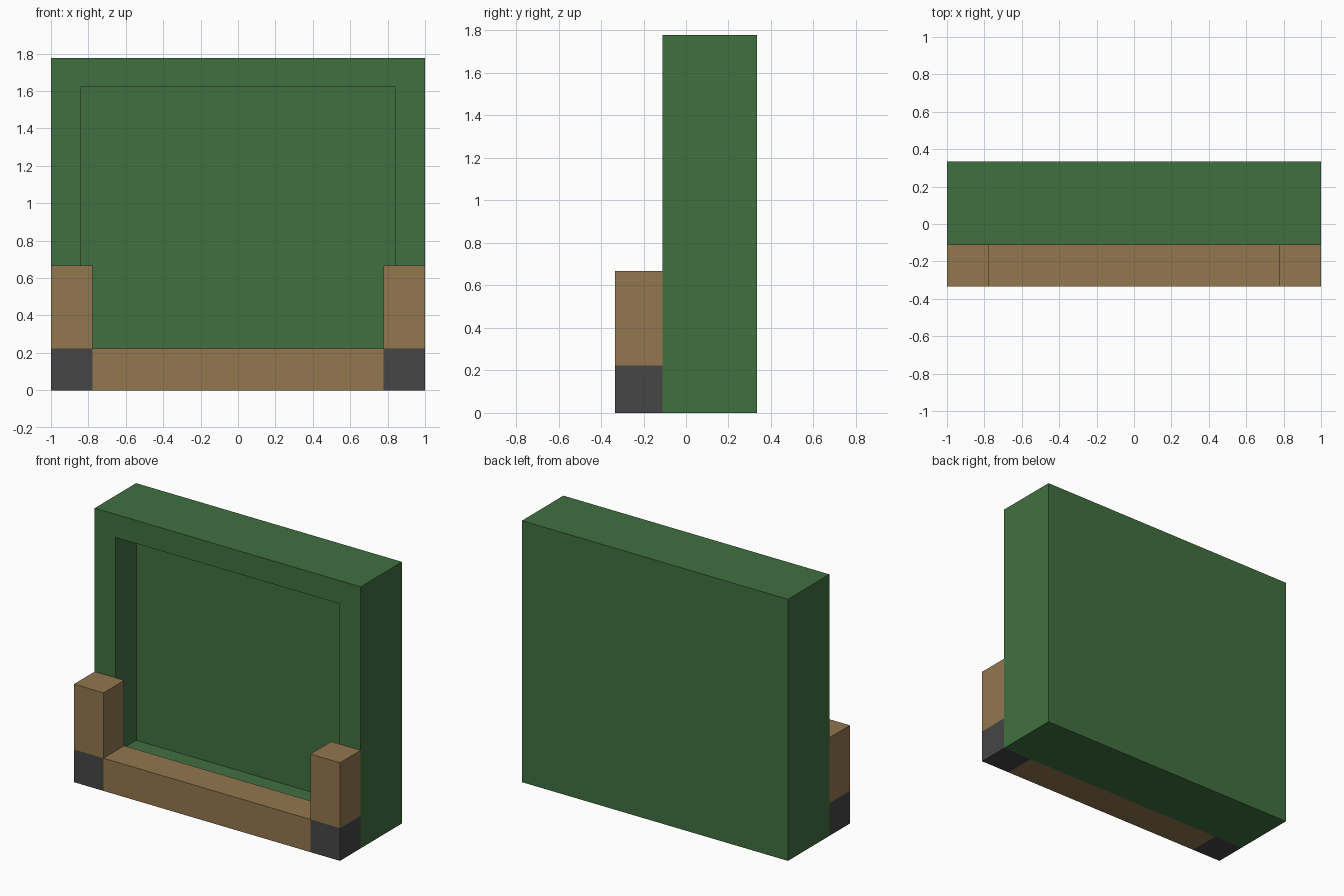
import bpy
import bmesh
from mathutils import Vector

cube = bpy.data.objects.get("Cube")
if cube:
    bpy.data.objects.remove(cube, do_unlink=True)

U = 2 / 9  # module: post width, wall thickness and recess depth


def material(name, rgb):
    mat = bpy.data.materials.new(name)
    mat.use_nodes = True
    mat.diffuse_color = (*rgb, 1)
    mat.node_tree.nodes["Principled BSDF"].inputs["Base Color"].default_value = (*rgb, 1)
    return mat


green = material("green", (0.053, 0.162, 0.051))
brown = material("brown", (0.287, 0.184, 0.078))
grey = material("dark grey", (0.061, 0.061, 0.061))


def box(low, high):
    """A bmesh box between two corners."""
    low, high = Vector(low), Vector(high)
    bm = bmesh.new()
    bmesh.ops.create_cube(bm, size=1)
    for v in bm.verts:
        v.co = (low + high) / 2 + v.co * (high - low)
    return bm


def finish(bm, name, *mats):
    mesh = bpy.data.meshes.new(name)
    bm.to_mesh(mesh)
    bm.free()
    for mat in mats:
        mesh.materials.append(mat)
    obj = bpy.data.objects.new(name, mesh)
    bpy.context.collection.objects.link(obj)


# Tall block with a square recess sunk into its front
bm = box((-1, -U / 2, 0), (1, 1.5 * U, 8 * U))
bm.normal_update()
front = [f for f in bm.faces if f.normal.y < -0.9]
bmesh.ops.inset_region(bm, faces=front, thickness=U)
bmesh.ops.inset_region(bm, faces=front, thickness=0, depth=-U)
finish(bm, "recessed_block", green)

# Low rail across the front
finish(box((-1 + U, -1.5 * U, 0), (1 - U, -U / 2, U)), "front_rail", brown)

# Corner posts, with grey feet below the cut
for side, x in (("left", 1 - U), ("right", -1)):
    bm = box((x, -1.5 * U, 0), (x + U, -U / 2, 3 * U))
    bmesh.ops.bisect_plane(bm, geom=bm.verts[:] + bm.edges[:] + bm.faces[:],
                           plane_co=(0, 0, U), plane_no=(0, 0, 1))
    for f in bm.faces:
        f.material_index = int(f.calc_center_median().z < U)
    finish(bm, side + "_post", brown, grey)
